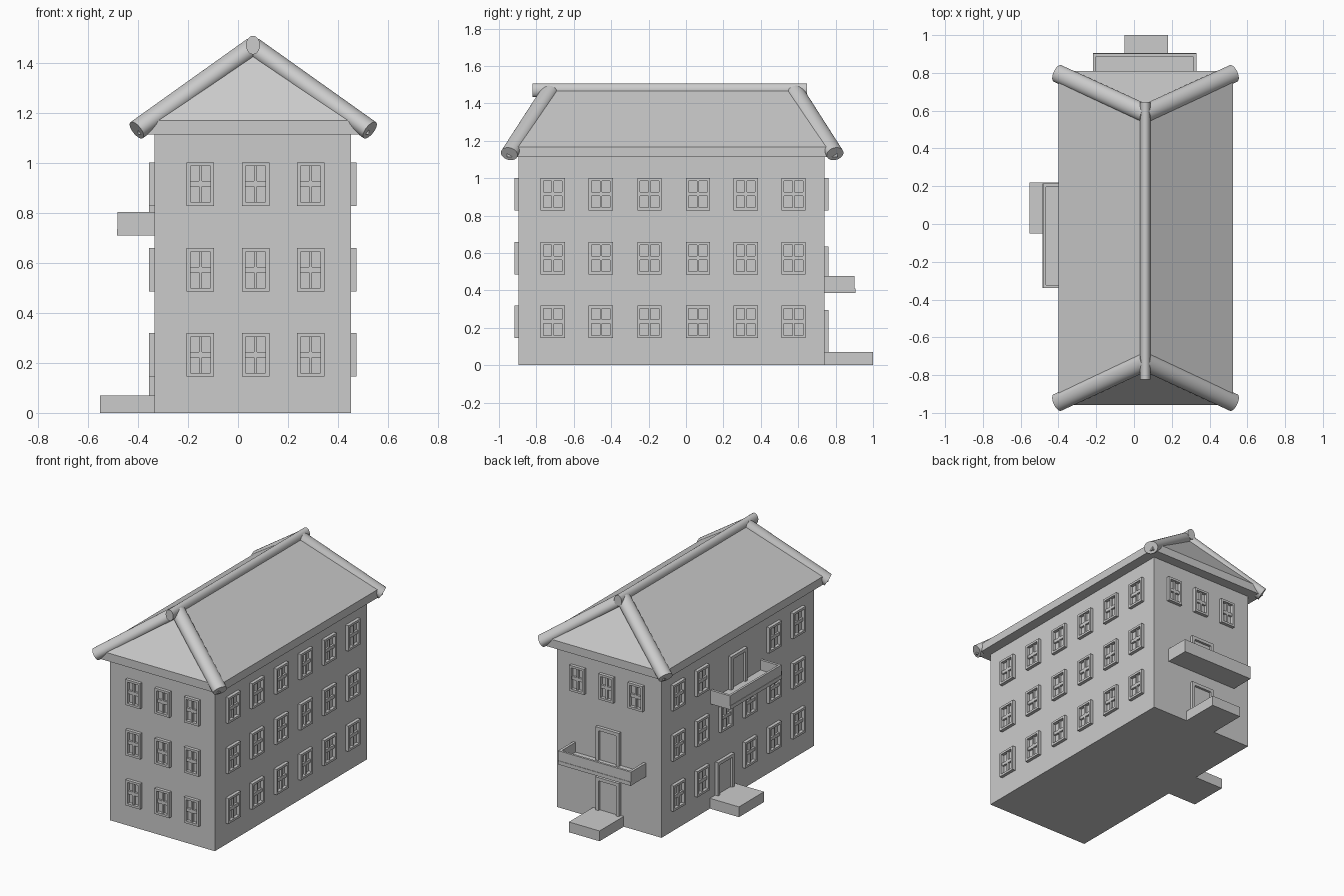
import bpy, bmesh
from math import radians
from mathutils import Matrix, Vector

if "Cube" in bpy.data.objects:
    bpy.data.objects.remove(bpy.data.objects["Cube"])


def make_object(name, bm, smooth=False):
    bmesh.ops.recalc_face_normals(bm, faces=bm.faces)
    me = bpy.data.meshes.new(name)
    bm.to_mesh(me)
    bm.free()
    ob = bpy.data.objects.new(name, me)
    bpy.context.collection.objects.link(ob)
    if smooth:
        bpy.ops.object.select_all(action='DESELECT')
        ob.select_set(True)
        bpy.context.view_layer.objects.active = ob
        bpy.ops.object.shade_smooth_by_angle(angle=radians(35))
    return ob


def boxes(name, parts, matrix=Matrix()):
    """Join boxes given as (x0, x1, y0, y1, z0, z1) into one object."""
    bm = bmesh.new()
    for x0, x1, y0, y1, z0, z1 in parts:
        m = (Matrix.Translation(((x0 + x1) / 2, (y0 + y1) / 2, (z0 + z1) / 2))
             @ Matrix.Diagonal((x1 - x0, y1 - y0, z1 - z0, 1)))
        bmesh.ops.create_cube(bm, size=1, matrix=matrix @ m)
    return make_object(name, bm)


def tube(name, p0, p1, r_side, r_up):
    """Elliptical ridge tube between two points."""
    p0, p1 = Vector(p0), Vector(p1)
    d = (p1 - p0).normalized()
    side = d.cross(Vector((0, 0, 1))).normalized()
    up = side.cross(d)
    rot = Matrix((side * r_side, up * r_up, d * (p1 - p0).length)).transposed().to_4x4()
    bm = bmesh.new()
    bmesh.ops.create_cone(bm, cap_ends=True, segments=32, radius1=1, radius2=1,
                          depth=1, matrix=Matrix.Translation((p0 + p1) / 2) @ rot)
    make_object(name, bm, True)


# Wall frames: local x runs along the wall, local -y points outward
X0, X1, Y0, Y1, CX = -0.334, 0.452, -0.895, 0.74, 0.06


def wall(x, y, deg):
    return Matrix.Translation((x, y, 0)) @ Matrix.Rotation(radians(deg), 4, 'Z')


front, right = wall(0, Y0, 0), wall(X1, 0, 90)
back, left = wall(0, Y1, 180), wall(X0, 0, -90)


def window(name, m, u, z, w):
    a, h, t, d = w / 2, 0.087, 0.015, 0.022
    boxes(name, [
        (u - a, u - a + t, -d, 0.01, z - h, z + h),
        (u + a - t, u + a, -d, 0.01, z - h, z + h),
        (u - a + t, u + a - t, -d, 0.01, z + h - t, z + h),
        (u - a + t, u + a - t, -d, 0.01, z - h, z - h + t),
        (u - 0.006, u + 0.006, -0.014, 0.01, z - h + t, z + h - t),
        (u - a + t, u + a - t, -0.014, 0.01, z - 0.01, z + 0.012)], m)


def door(name, m, u, z0, z1):
    a, t, d = 0.088, 0.022, 0.022
    boxes(name, [
        (u - a, u - a + t, -d, 0.01, z0, z1),
        (u + a - t, u + a, -d, 0.01, z0, z1),
        (u - a + t, u + a - t, -d, 0.01, z1 - t, z1),
        (u - a + t, u + a - t, -0.006, 0.01, z0, z1 - t)], m)


def balcony(name, m, u0, u1, depth, z0, z1):
    t = 0.018
    boxes(name, [
        (u0, u1, -depth, 0.01, z0, z0 + 0.025),
        (u0, u1, -depth + 0.003, -depth + t, z0 + 0.025, z1),
        (u0, u0 + t, -depth + t, 0.01, z0 + 0.025, z1),
        (u1 - t, u1, -depth + t, 0.01, z0 + 0.025, z1)], m)


# Main block
boxes("house_body", [(X0, X1, Y0, Y1, 0, 1.115)])

# Windows on all four walls
rows = [0.232, 0.572, 0.914]
cols_end = [-0.15, 0.07, 0.29]
cols_side = [-0.712, -0.455, -0.195, 0.064, 0.319, 0.575]
for r, z in enumerate(rows):
    for c, u in enumerate(cols_end):
        window(f"front_window_{r}_{c}", front, u, z, 0.11)
        if r == 2:
            window(f"back_window_{r}_{c}", back, -u, z, 0.11)
    for c, u in enumerate(cols_side):
        window(f"right_window_{r}_{c}", right, u, z, 0.13)
        # Left wall leaves gaps for the two doors
        if (r, c) not in [(0, 3), (2, 2), (2, 3)]:
            window(f"left_window_{r}_{c}", left, -u, z, 0.13)

# Doors, entrance steps and balconies
door("left_entrance_door", left, -0.075, 0.06, 0.295)
door("left_balcony_door", left, 0.065, 0.73, 0.96)
door("back_entrance_door", back, -CX, 0.06, 0.295)
door("back_balcony_door", back, -CX, 0.4, 0.636)
boxes("left_step", [(-0.552, X0 + 0.01, -0.05, 0.22, 0, 0.07)])
boxes("back_step", [(-0.05, 0.18, Y1 - 0.01, 1.0, 0, 0.07)])
balcony("left_balcony", left, -0.215, 0.34, 0.15, 0.71, 0.803)
balcony("back_balcony", back, -0.33, 0.218, 0.165, 0.385, 0.477)

# Hipped roof with a thick eave
RX0, RX1, RY0, RY1, A, B = -0.40, 0.523, -0.957, 0.81, -0.73, 0.585
bm = bmesh.new()
ring = [(RX0, RY0), (RX1, RY0), (RX1, RY1), (RX0, RY1)]
lo = [bm.verts.new((x, y, 1.112)) for x, y in ring]
hi = [bm.verts.new((x, y, 1.168)) for x, y in ring]
ra, rb = bm.verts.new((CX, A, 1.485)), bm.verts.new((CX, B, 1.485))
bm.faces.new(lo)
for i in range(4):
    j = (i + 1) % 4
    bm.faces.new((lo[i], lo[j], hi[j], hi[i]))
bm.faces.new((hi[0], hi[1], ra))
bm.faces.new((hi[1], hi[2], rb, ra))
bm.faces.new((hi[2], hi[3], rb))
bm.faces.new((hi[3], hi[0], ra, rb))
make_object("hip_roof", bm)

# Ridge and hip tubes
tube("ridge_tube", (CX, -0.822, 1.47), (CX, 0.646, 1.47), 0.028, 0.037)
for sx, x in (("left", -0.405), ("right", 0.527)):
    tube(f"front_{sx}_hip_tube", (x, -0.945, 1.13), (CX, A, 1.462), 0.048, 0.04)
    tube(f"back_{sx}_hip_tube", (x, 0.797, 1.13), (CX, B, 1.462), 0.048, 0.04)
